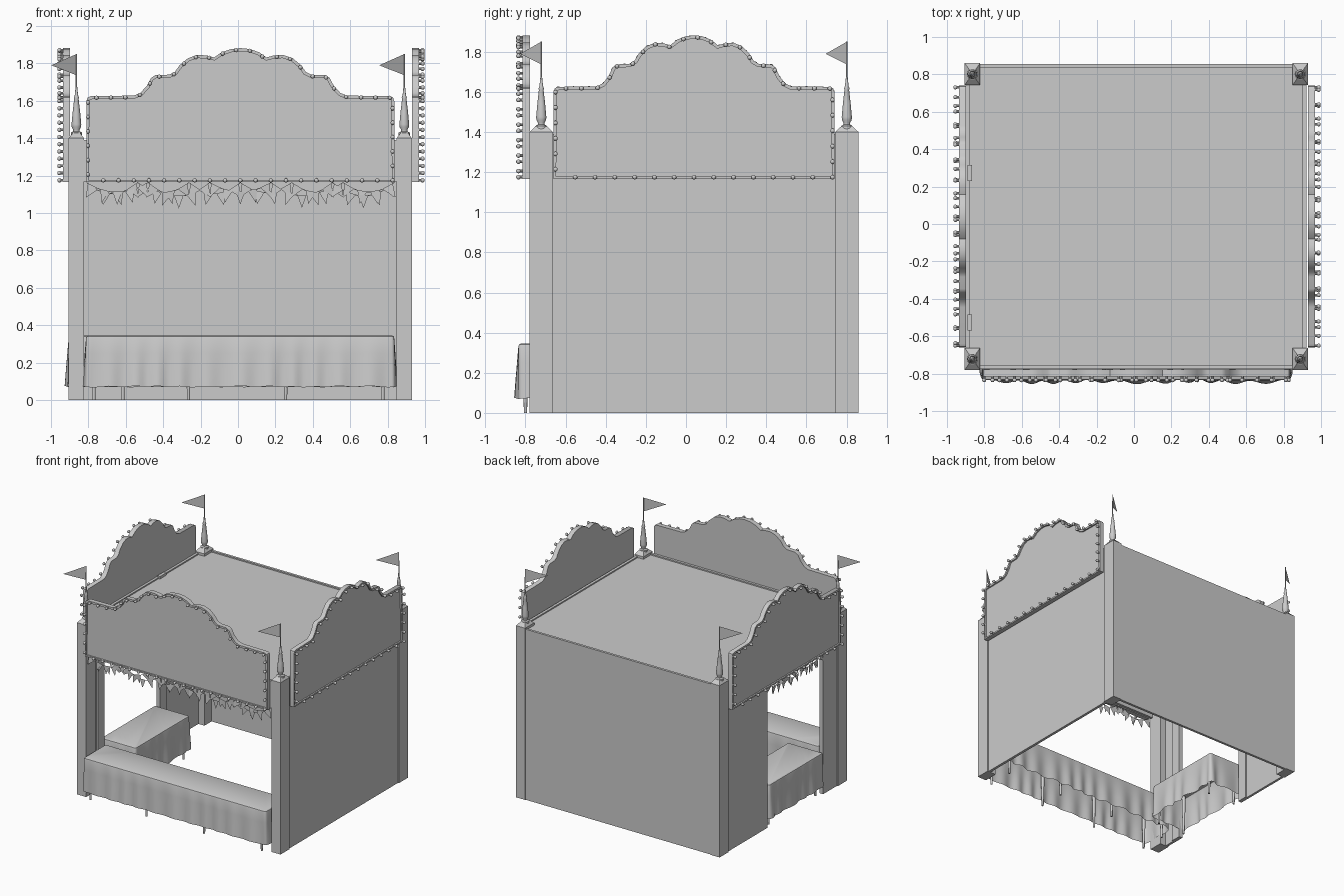
import bpy, bmesh, math, random
from mathutils import Matrix, Vector

if "Cube" in bpy.data.objects:
    bpy.data.objects.remove(bpy.data.objects["Cube"])
random.seed(4)

def finish(bm, name, smooth=False, normals=True):
    if normals:
        bmesh.ops.recalc_face_normals(bm, faces=bm.faces[:])
    me = bpy.data.meshes.new(name)
    bm.to_mesh(me)
    bm.free()
    ob = bpy.data.objects.new(name, me)
    bpy.context.collection.objects.link(ob)
    if smooth:
        bpy.ops.object.select_all(action='DESELECT')
        ob.select_set(True)
        bpy.context.view_layer.objects.active = ob
        bpy.ops.object.shade_smooth_by_angle(angle=math.radians(40))
    return ob

def box(name, x0, x1, y0, y1, z0, z1):
    bm = bmesh.new()
    M = Matrix.Translation(((x0+x1)/2, (y0+y1)/2, (z0+z1)/2)) @ Matrix.Diagonal((x1-x0, y1-y0, z1-z0, 1))
    bmesh.ops.create_cube(bm, size=1, matrix=M)
    return finish(bm, name)

def cone(bm, r0, r1, z0, z1, x, y, seg=8):
    bmesh.ops.create_cone(bm, cap_ends=True, segments=seg, radius1=r0, radius2=r1, depth=z1-z0,
                          matrix=Matrix.Translation((x, y, (z0+z1)/2)))

# local frames: u along the face, -y outward
FRONT = Matrix.Translation((0.0125, -0.778, 0))
RIGHT = Matrix.Translation((0.93, 0.04, 0)) @ Matrix.Rotation(math.pi/2, 4, 'Z')
LEFT = Matrix.Translation((-0.898, 0.04, 0)) @ Matrix.Rotation(-math.pi/2, 4, 'Z')

# corner posts with pyramid caps, turned finials and pennants
FINIAL = [(0.030, 1.415), (0.030, 1.43), (0.017, 1.437), (0.017, 1.446), (0.025, 1.46), (0.026, 1.475),
          (0.020, 1.54), (0.012, 1.61), (0.014, 1.617), (0.009, 1.63), (0.004, 1.68), (0.003, 1.85)]
for sx, x0, x1 in (("left", -0.905, -0.823), ("right", 0.848, 0.93)):
    for sy, y0, y1 in (("front", -0.78, -0.663), ("back", 0.743, 0.86)):
        tag = f"{sy}_{sx}"
        cx, cy = (x0+x1)/2, (y0+y1)/2
        bm = bmesh.new()
        rings = [[bm.verts.new((cx+a*s*(x1-x0)/2, cy+b*s*(y1-y0)/2, z))
                  for a, b in ((-1, -1), (1, -1), (1, 1), (-1, 1))]
                 for s, z in ((1, 0), (1, 1.4), (0.35, 1.435))]
        for p, q in zip(rings, rings[1:]):
            for i in range(4):
                bm.faces.new((p[i], p[(i+1) % 4], q[(i+1) % 4], q[i]))
        bm.faces.new(rings[0])
        bm.faces.new(rings[-1])
        finish(bm, tag + "_post")
        bm = bmesh.new()
        vs = [bm.verts.new((cx+r, cy, z)) for r, z in FINIAL]
        es = [bm.edges.new(e) for e in zip(vs, vs[1:])]
        bmesh.ops.spin(bm, geom=vs+es, cent=(cx, cy, 0), axis=(0, 0, 1), angle=2*math.pi, steps=14)
        bmesh.ops.remove_doubles(bm, verts=bm.verts[:], dist=1e-5)
        finish(bm, tag + "_finial", True)
        bm = bmesh.new()
        bm.faces.new([bm.verts.new(p) for p in ((cx, cy, 1.85), (cx-0.134, cy-0.105, 1.79), (cx, cy, 1.737))])
        finish(bm, tag + "_pennant")

# walls, headers, door frames and roof
box("right_wall", 0.90, 0.922, -0.67, 0.75, 0, 1.39)
box("back_wall", -0.83, 0.855, 0.835, 0.855, 0, 1.39)
box("left_wall_back", -0.897, -0.877, 0.23, 0.75, 0, 1.39)
box("left_wall_front", -0.897, -0.877, -0.67, -0.485, 0, 1.39)
box("left_header", -0.897, -0.877, -0.485, 0.23, 1.17, 1.39)
box("front_header", -0.83, 0.855, -0.775, -0.755, 1.17, 1.39)
box("left_frame_back", -0.89, -0.865, 0.23, 0.315, 0, 1.4)
box("left_frame_front", -0.89, -0.865, -0.57, -0.485, 0, 1.4)
box("roof", -0.88, 0.905, -0.76, 0.84, 1.36, 1.38)

# scalloped sign boards with bulbs round the rim
HALF = [(0.823, 1.165), (0.823, 1.60), (0.817, 1.617), (0.80, 1.625), (0.57, 1.628), (0.535, 1.642),
        (0.50, 1.68), (0.478, 1.722), (0.455, 1.737), (0.38, 1.74), (0.35, 1.755), (0.325, 1.79),
        (0.28, 1.828), (0.23, 1.845), (0.18, 1.843), (0.14, 1.832), (0.10, 1.86), (0.05, 1.877), (0, 1.882)]

def sign(name, M, scale, low_step):
    pts = [(u*scale, z) for u, z in HALF]
    pts += [(-u, z) for u, z in pts[-2::-1]]
    bm = bmesh.new()
    back = bm.faces.new([bm.verts.new((u, 0, z)) for u, z in pts])
    ext = bmesh.ops.extrude_face_region(bm, geom=[back], use_keep_orig=True)['geom']
    bmesh.ops.translate(bm, verts=[g for g in ext if isinstance(g, bmesh.types.BMVert)], vec=(0, -0.038, 0))
    bmesh.ops.recalc_face_normals(bm, faces=bm.faces[:])
    face = [f for f in bm.faces if f.normal.y < -0.9]
    bmesh.ops.inset_region(bm, faces=face, thickness=0.017, depth=0)
    ext = bmesh.ops.extrude_face_region(bm, geom=face)['geom']
    bmesh.ops.delete(bm, geom=face, context='FACES_ONLY')
    bmesh.ops.translate(bm, verts=[g for g in ext if isinstance(g, bmesh.types.BMVert)], vec=(0, 0.012, 0))
    bm.transform(M)
    finish(bm, name + "_sign_board", True)

    bm = bmesh.new()
    def bulb(u, z):
        B = M @ Matrix.Translation((u, 0, z))
        bmesh.ops.create_uvsphere(bm, u_segments=10, v_segments=7, radius=0.0115,
                                  matrix=B @ Matrix.Translation((0, -0.057, 0)))
        bmesh.ops.create_cone(bm, cap_ends=True, segments=8, radius1=0.007, radius2=0.007, depth=0.016,
                              matrix=B @ Matrix.Translation((0, -0.043, 0)) @ Matrix.Rotation(math.pi/2, 4, 'X'))
    step, need = 0.077, 0.01
    for p, q in zip(pts, pts[1:]):
        p, q = Vector(p), Vector(q)
        d = (q-p).normalized()
        n = Vector((-d.y, d.x)) * 0.009
        while need <= (q-p).length:
            bulb(*(p + d*need + n))
            need += step
        need -= (q-p).length
    w = pts[0][0] - 0.009
    count = round(2*w/low_step)
    for i in range(1, count):
        bulb(-w + 2*w*i/count, 1.175)
    finish(bm, name + "_sign_bulbs", True)

sign("front", FRONT, 1.0, 0.083)
sign("right", RIGHT, 0.85, 0.1)
sign("left", LEFT, 0.85, 0.1)

# pennant bunting: two overlapping garlands of sagging strings
def bunting(name, M, u0, u1, swags):
    bm = bmesh.new()
    for layer, n in enumerate((swags, swags+1)):
        w = (u1-u0)/n
        for s in range(n):
            sag = random.uniform(0.045, 0.075)
            y = 0.003 + 0.006*layer
            def at(t):
                return Vector((u0+w*(s+t), y, 1.165-sag*4*t*(1-t)))
            for i in range(10):
                a, b = at(i/10), at((i+1)/10)
                h = Vector((0, 0, 0.004))
                bm.faces.new([bm.verts.new(p) for p in (a, b, b-h, a-h)])
            k = max(3, round(w/0.065))
            for i in range(k):
                a, b = at((i+0.12)/k), at((i+0.88)/k)
                d = b-a
                tip = (a+b)/2 + Vector((d.z, 0, -d.x)).normalized()*0.07
                tip.y += random.uniform(-0.006, 0.006)
                bm.faces.new([bm.verts.new(p) for p in (a, b, tip)])
    bm.transform(M)
    finish(bm, name, normals=False)

bunting("front_bunting", FRONT, -0.823, 0.823, 5)
bunting("left_bunting", LEFT, -0.19, 0.525, 2)

# counters: rippled table cloth over tapered legs
def counter(name, x0, x1, y0, y1, legs):
    cx, cy, hx, hy, r = (x0+x1)/2, (y0+y1)/2, (x1-x0)/2, (y1-y0)/2, 0.015
    corners = [(cx+hx-r, cy+hy-r, 0), (cx-hx+r, cy+hy-r, 90), (cx-hx+r, cy-hy+r, 180), (cx+hx-r, cy-hy+r, 270)]
    path = []
    for i, (px, py, ang) in enumerate(corners):
        for k in range(4):
            n = Vector((math.cos(math.radians(ang+30*k)), math.sin(math.radians(ang+30*k)), 0))
            path.append((Vector((px, py, 0)) + n*r, n))
        nxt = Vector((corners[(i+1) % 4][0], corners[(i+1) % 4][1], 0)) + n*r
        start, m = path[-1][0], 0
        m = int((nxt-start).length/0.015)
        path += [(start.lerp(nxt, j/m), n) for j in range(1, m)]
    s, dist = 0, []
    for i, (p, n) in enumerate(path):
        dist.append(s)
        s += (path[(i+1) % len(path)][0]-p).length
    waves = round(s/0.14)
    bm = bmesh.new()
    rings = []
    for t, out, z in ((0, -0.012, 0.345), (0, -0.003, 0.341), (0.03, 0, 0.330), (0.35, 0, 0.25),
                      (0.7, 0, 0.16), (1, 0, 0.072)):
        ring = []
        for (p, n), d in zip(path, dist):
            a = 2*math.pi*d/s
            wave = math.sin(waves*a + 1.3*math.sin(5*a)) * 0.7 + 0.3*math.sin(7*a + 1)
            v = p + n*(out + t*(0.009 + 0.013*wave))
            v.z = z + (0.004*wave if t == 1 else 0)
            ring.append(bm.verts.new(v))
        rings.append(ring)
    m = len(path)
    for p, q in zip(rings, rings[1:]):
        for i in range(m):
            bm.faces.new((q[i], q[(i+1) % m], p[(i+1) % m], p[i]))
    bm.faces.new(rings[0])
    finish(bm, name + "_cloth", True, normals=False)
    bm = bmesh.new()
    for x, y in legs:
        cone(bm, 0.008, 0.016, 0, 0.33, x, y, 10)
    finish(bm, name + "_legs", True)

counter("front_counter", -0.812, 0.835, -0.835, -0.545,
        [(x, y) for x in (-0.77, -0.265, 0.255, 0.775) for y in (-0.80, -0.585)])
counter("left_counter", -0.905, -0.59, -0.475, 0.22,
        [(x, y) for x in (-0.865, -0.615) for y in (-0.43, 0.175)])
